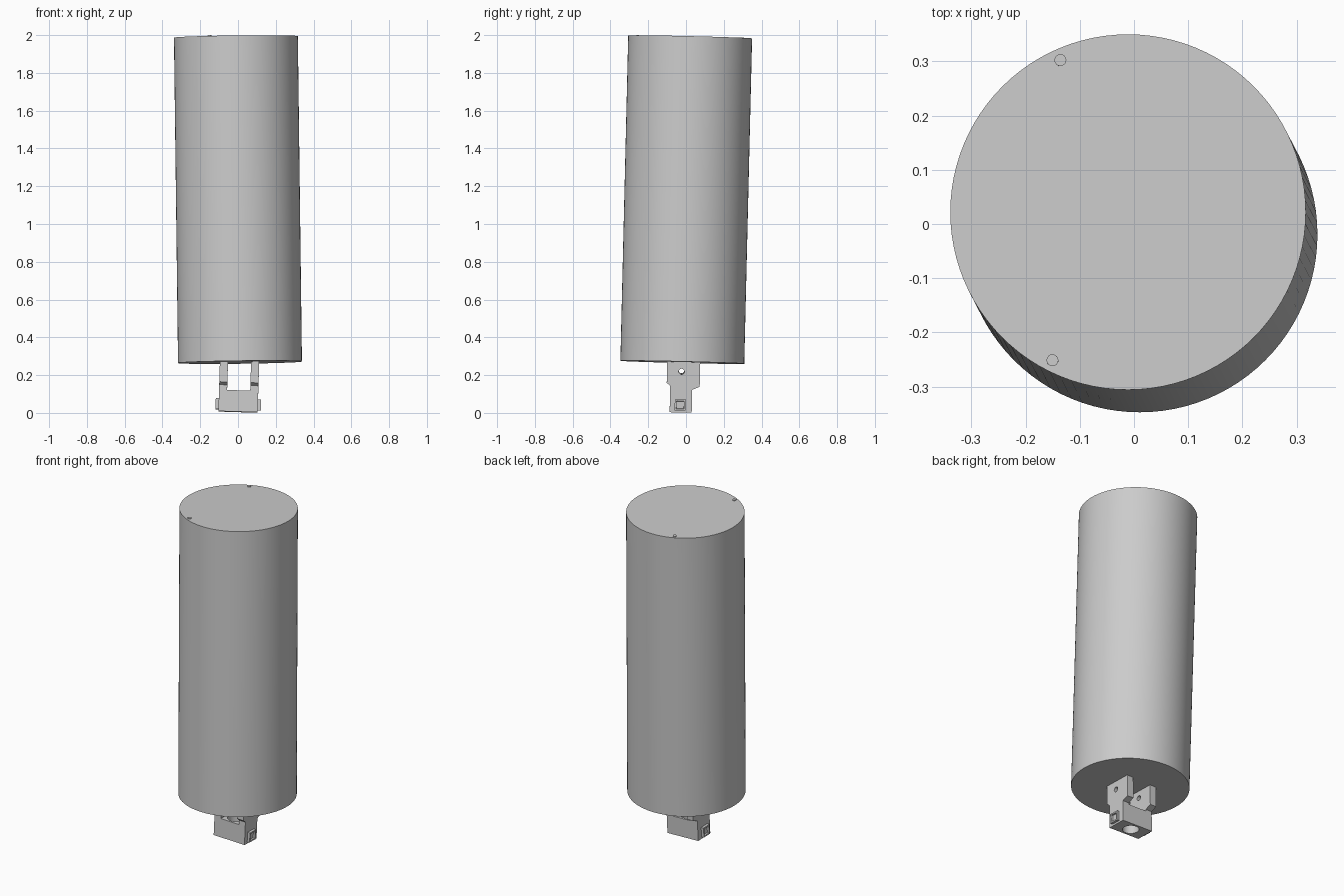
import bpy, bmesh, math
from mathutils import Vector, Matrix

if "Cube" in bpy.data.objects:
    bpy.data.objects.remove(bpy.data.objects["Cube"], do_unlink=True)

grey = bpy.data.materials.new("plain_grey")
grey.use_nodes = True
GREY = (0.6, 0.6, 0.6, 1)
grey.diffuse_color = GREY
grey.node_tree.nodes["Principled BSDF"].inputs["Base Color"].default_value = GREY


def frame(origin, axis):
    """Matrix that stands local z along a slightly leaning axis."""
    turn = Vector((0, 0, 1)).rotation_difference(Vector(axis))
    return Matrix.Translation(origin) @ turn.to_matrix().to_4x4()


def finish(name, bm, matrix):
    bmesh.ops.recalc_face_normals(bm, faces=bm.faces)
    mesh = bpy.data.meshes.new(name)
    bm.to_mesh(mesh)
    bm.free()
    mesh.materials.append(grey)
    obj = bpy.data.objects.new(name, mesh)
    bpy.context.collection.objects.link(obj)
    obj.matrix_world = matrix
    return obj


def cylinder(name, radius, z0, z1, matrix, centre=(0, 0), sides=32):
    bm = bmesh.new()
    place = Matrix.Translation((*centre, (z0 + z1) / 2))
    bmesh.ops.create_cone(bm, cap_ends=True, segments=sides, radius1=radius,
                          radius2=radius, depth=z1 - z0, matrix=place)
    return finish(name, bm, matrix)


def prism(name, profile, x0, x1, matrix):
    """Extrude a y-z profile along x."""
    bm = bmesh.new()
    face = bm.faces.new([bm.verts.new((x0, y, z)) for y, z in profile])
    new = bmesh.ops.extrude_face_region(bm, geom=[face])["geom"]
    verts = [v for v in new if isinstance(v, bmesh.types.BMVert)]
    bmesh.ops.translate(bm, verts=verts, vec=(x1 - x0, 0, 0))
    return finish(name, bm, matrix)


def activate(obj):
    bpy.ops.object.select_all(action="DESELECT")
    obj.select_set(True)
    bpy.context.view_layer.objects.active = obj


def smooth(obj):
    activate(obj)
    bpy.ops.object.shade_smooth_by_angle(angle=math.radians(30))


def cut(obj, cutter):
    cutter.hide_render = True
    mod = obj.modifiers.new("hole", "BOOLEAN")
    mod.operation = "DIFFERENCE"
    mod.solver = "EXACT"
    mod.object = cutter
    activate(obj)
    bpy.ops.object.modifier_apply(modifier=mod.name)
    bpy.data.objects.remove(cutter, do_unlink=True)
    smooth(obj)


# Leaning main body
body_frame = frame((0.0105, -0.0195, 0.268), (-0.0215, 0.0415, 1.723))
LENGTH = 1.723
smooth(cylinder("body", 0.328, 0, LENGTH, body_frame, sides=96))

# Two tiny pins on the top face
for side, degrees in (("back", 114), ("front", 243)):
    a = math.radians(degrees)
    spot = (0.307 * math.cos(a), 0.307 * math.sin(a))
    smooth(cylinder(side + "_pin", 0.011, LENGTH - 0.02, LENGTH + 0.004,
                    body_frame, spot, 16))

# Bracket hanging below the body
bracket = frame((0.008, -0.0195, 0.265), (0.03, 0.024, 1))
BOTTOM, BLOCK_TOP = -0.26, -0.147
FRONT, BACK = -0.061, 0.056
leg_profile = [(-0.08, 0.012), (-0.08, -0.105), (FRONT, -0.12), (FRONT, BOTTOM),
               (BACK, BOTTOM), (BACK, -0.138), (0.095, -0.122), (0.095, 0.012)]
block_profile = [(FRONT, BLOCK_TOP), (FRONT, BOTTOM), (BACK, BOTTOM), (BACK, BLOCK_TOP)]

for side, s in (("left", 1), ("right", -1)):
    # Stepped leg plate with a round cross hole
    leg = prism(side + "_leg", leg_profile, s * 0.061, s * 0.104, bracket)
    across = (bracket @ Matrix.Translation((s * 0.08, -0.003, -0.043))
              @ Matrix.Rotation(math.pi / 2, 4, "Y"))
    cut(leg, cylinder("leg_cutter", 0.015, -0.1, 0.1, across, sides=24))

    # Square catch with a recessed centre
    bm = bmesh.new()
    place = Matrix.Translation((s * 0.11, -0.006, -0.22)) @ Matrix.Diagonal((0.02, 0.058, 0.058, 1))
    bmesh.ops.create_cube(bm, size=1, matrix=place)
    outer = max(bm.faces, key=lambda f: s * f.calc_center_median().x)
    bmesh.ops.inset_region(bm, faces=[outer], thickness=0.012)
    bmesh.ops.inset_region(bm, faces=[outer], thickness=0.002, depth=-0.01)
    finish(side + "_catch", bm, bracket)

# Cross block with a vertical bore
block = prism("cross_block", block_profile, -0.061, 0.061, bracket)
cut(block, cylinder("bore_cutter", 0.046, -0.4, 0, bracket, (0, -0.003), 48))
